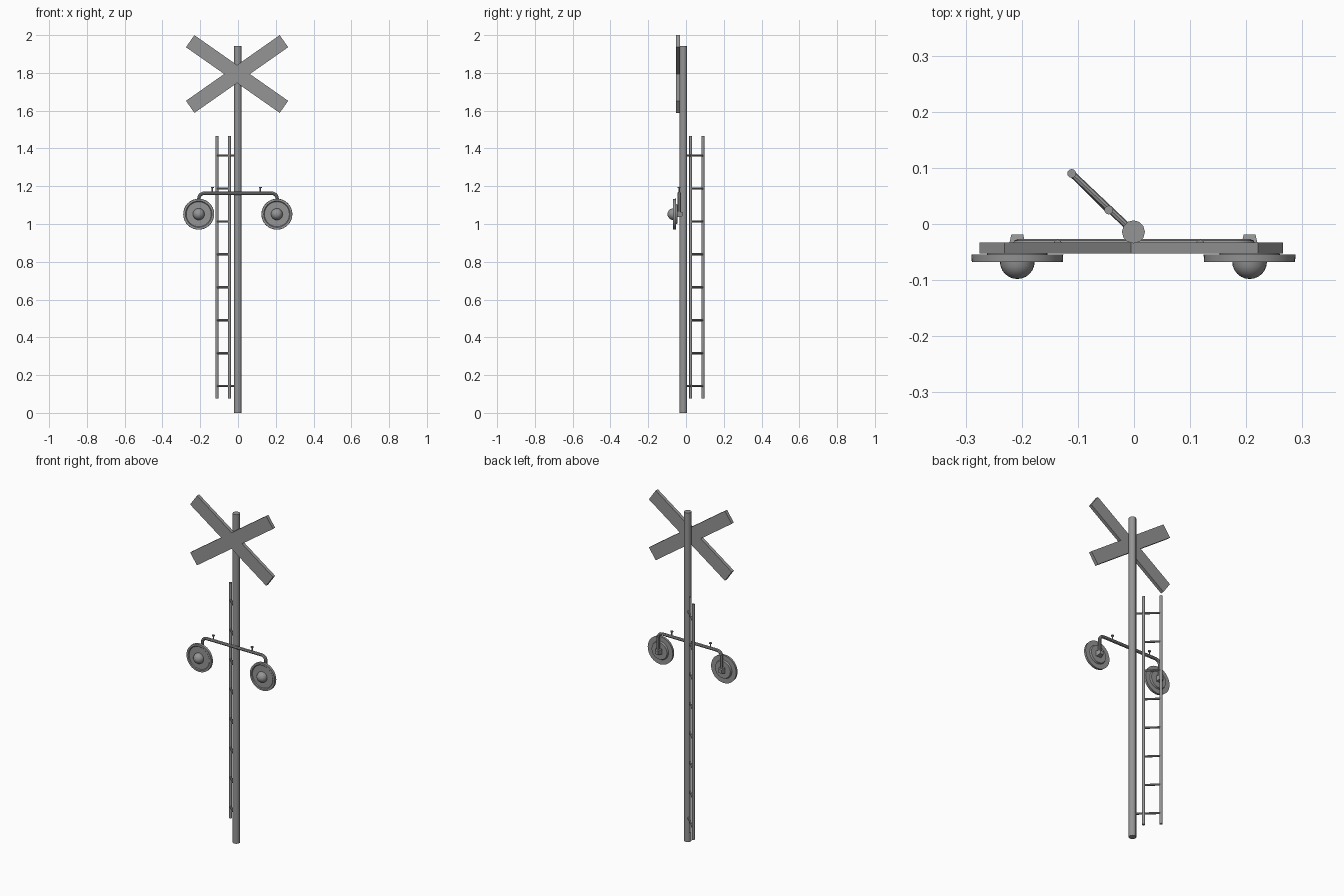
import bpy, bmesh, math
from mathutils import Vector, Matrix

if "Cube" in bpy.data.objects:
    bpy.data.objects.remove(bpy.data.objects["Cube"])

# Dark grey painted metal
METAL = bpy.data.materials.new("dark_grey_metal")
METAL.diffuse_color = (0.3, 0.3, 0.3, 1)
METAL.use_nodes = True
METAL.node_tree.nodes["Principled BSDF"].inputs["Base Color"].default_value = METAL.diffuse_color


def smooth_shade(ob):
    bpy.ops.object.select_all(action='DESELECT')
    ob.select_set(True)
    bpy.context.view_layer.objects.active = ob
    if ob.type == 'CURVE':
        bpy.ops.object.convert(target='MESH')
    bpy.ops.object.shade_smooth_by_angle(angle=math.radians(40))


def finish(name, bm, smooth=True):
    bmesh.ops.recalc_face_normals(bm, faces=bm.faces)
    me = bpy.data.meshes.new(name)
    bm.to_mesh(me)
    bm.free()
    me.materials.append(METAL)
    ob = bpy.data.objects.new(name, me)
    bpy.context.collection.objects.link(ob)
    if smooth:
        smooth_shade(ob)


def rod(name, a, b, r, sides=10):
    a, b = Vector(a), Vector(b)
    bm = bmesh.new()
    rot = (b - a).to_track_quat('Z', 'Y').to_matrix().to_4x4()
    bmesh.ops.create_cone(bm, cap_ends=True, segments=sides, radius1=r, radius2=r,
                          depth=(b - a).length,
                          matrix=Matrix.Translation((a + b) / 2) @ rot)
    finish(name, bm)


def lathe(name, profile, centre, sides=32):
    # profile of (radius, y) turned around the y axis
    bm = bmesh.new()
    vs = [bm.verts.new((r, y, 0)) for r, y in profile]
    es = [bm.edges.new(p) for p in zip(vs, vs[1:])]
    bmesh.ops.spin(bm, geom=vs + es, cent=(0, 0, 0), axis=(0, 1, 0),
                   angle=math.tau, steps=sides)
    bmesh.ops.remove_doubles(bm, verts=bm.verts, dist=1e-5)
    bmesh.ops.translate(bm, verts=bm.verts, vec=centre)
    finish(name, bm)


def tube(name, points, r):
    cu = bpy.data.curves.new(name, 'CURVE')
    cu.dimensions = '3D'
    cu.bevel_depth, cu.bevel_resolution, cu.use_fill_caps = r, 2, True
    cu.materials.append(METAL)
    sp = cu.splines.new('POLY')
    sp.points.add(len(points) - 1)
    for p, co in zip(sp.points, points):
        p.co = (*co, 1)
    ob = bpy.data.objects.new(name, cu)
    bpy.context.collection.objects.link(ob)
    smooth_shade(ob)


# Pole
POLE = (-0.001, -0.014)
rod("pole", (*POLE, 0), (*POLE, 1.943), 0.0205, 12)

# Crossed sign boards
for side, ang in (("rising", -35), ("falling", 35)):
    bm = bmesh.new()
    bmesh.ops.create_cube(bm, size=1, matrix=Matrix.Translation((-0.005, -0.043, 1.794))
                          @ Matrix.Rotation(math.radians(ang), 4, 'Y')
                          @ Matrix.Diagonal((0.606, 0.02, 0.078, 1)))
    finish("sign_board_" + side, bm, smooth=False)

# Lamp arm with rounded elbows
AX, AY, AZ, BEND = 0.207, -0.036, 1.163, 0.028
half = [(AX, AY, 1.05)]
for i in range(6):
    t = math.radians(i * 18)
    half.append((AX - BEND + BEND * math.cos(t), AY, AZ - BEND + BEND * math.sin(t)))
tube("lamp_arm", half + [(-x, y, z) for x, y, z in reversed(half)], 0.009)

# Lamps: disc, lens dome, stepped back, mounting block
dome = [(0.031 * math.sin(math.radians(a)), -0.067 - 0.031 * math.cos(math.radians(a)))
        for a in range(0, 91, 15)]
for side, x in (("left", -0.208), ("right", 0.206)):
    c = (x, 0, 1.052)
    lathe("lamp_lens_" + side, dome + [(0, -0.06)], c, 24)
    lathe("lamp_disc_" + side,
          [(0, -0.064), (0.066, -0.064), (0.070, -0.068), (0.081, -0.068), (0.082, -0.054),
           (0.054, -0.054), (0.050, -0.045), (0, -0.045)], c)
    bm = bmesh.new()
    bmesh.ops.create_cone(bm, cap_ends=True, segments=4, radius1=0.024, radius2=0.015,
                          depth=0.028,
                          matrix=Matrix.Translation((x, -0.033, 1.052))
                          @ Matrix.Rotation(math.radians(-90), 4, 'X')
                          @ Matrix.Rotation(math.radians(45), 4, 'Z'))
    finish("lamp_mount_" + side, bm, smooth=False)

# Small capped pegs on the arm
for side, x in (("left", -0.136), ("right", 0.118)):
    rod("peg_" + side, (x, AY, AZ), (x, AY, 1.194), 0.003, 8)
    rod("peg_cap_" + side, (x, AY, 1.19), (x, AY, 1.196), 0.008, 8)

# Ladder rails and rungs, top and bottom rungs reach the pole
OUT, INN = (-0.111, 0.09), (-0.045, 0.025)
rod("ladder_rail_outer", (*OUT, 0.075), (*OUT, 1.465), 0.008)
rod("ladder_rail_inner", (*INN, 0.075), (*INN, 1.465), 0.008)
for i in range(8):
    z = 0.142 + i * 0.1743
    end = POLE if i in (0, 7) else INN
    rod(f"ladder_rung_{i + 1}", (*OUT, z), (*end, z), 0.006, 8)
